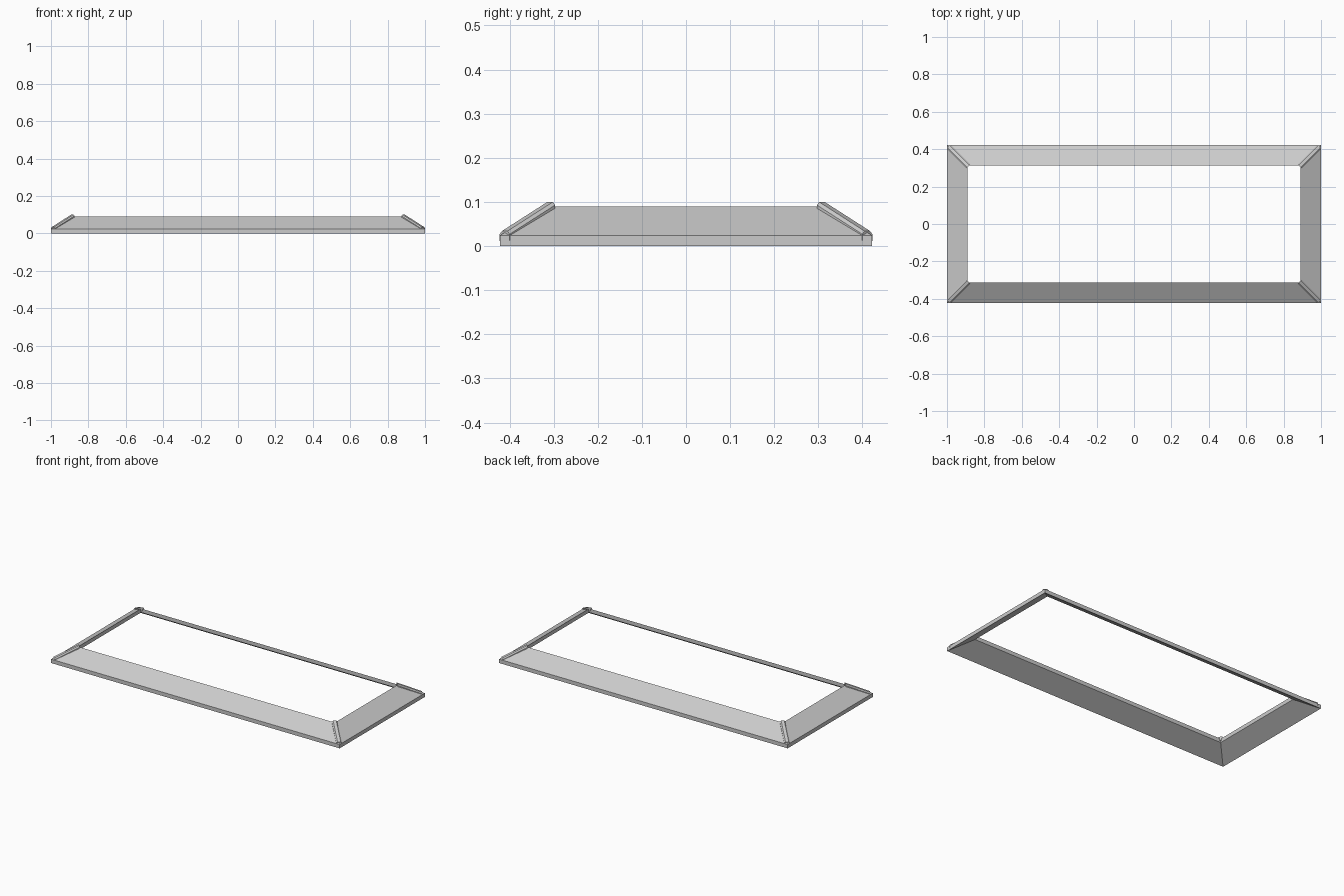
import bpy, bmesh
from mathutils import Vector

cube = bpy.data.objects.get("Cube")
if cube:
    bpy.data.objects.remove(cube, do_unlink=True)


def make_material(name, value):
    mat = bpy.data.materials.new(name)
    mat.use_nodes = True
    colour = (value, value, value, 1)
    mat.diffuse_color = colour
    mat.node_tree.nodes["Principled BSDF"].inputs["Base Color"].default_value = colour
    return mat


def finish(bm, name, mat):
    bmesh.ops.recalc_face_normals(bm, faces=bm.faces)
    mesh = bpy.data.meshes.new(name)
    bm.to_mesh(mesh)
    bm.free()
    mesh.materials.append(mat)
    obj = bpy.data.objects.new(name, mesh)
    bpy.context.collection.objects.link(obj)


def bridge(bm, a, b):
    for i in range(len(a)):
        j = (i + 1) % len(a)
        bm.faces.new((a[i], a[j], b[j], b[i]))


grey = make_material("light grey", 0.6)
HALF_X, HALF_Y, INSET = 1.0, 0.422, 0.11
CORNERS = [(1, 1), (-1, 1), (-1, -1), (1, -1)]

# Sloping skirt: four mitred panels with vertical edges, open in the middle
bm = bmesh.new()
section = [(0, 0), (0, 0.024), (INSET, 0.09), (INSET, 0.066)]
rings = [[bm.verts.new((sx * (HALF_X - d), sy * (HALF_Y - d), z)) for sx, sy in CORNERS]
         for d, z in section]
for k in range(len(rings)):
    bridge(bm, rings[k], rings[(k + 1) % len(rings)])
finish(bm, "sloping_skirt", grey)

# Hip caps: chamfered strips running up the four mitres
profile = [(-0.016, -0.012), (-0.016, 0.003), (-0.009, 0.01),
           (0.009, 0.01), (0.016, 0.003), (0.016, -0.012)]
for sx, sy in CORNERS:
    bm = bmesh.new()
    side = Vector((sx, -sy, 0)).normalized()
    ends = []
    for d, z in ((0.011, 0.024), (0.114, 0.09)):
        centre = Vector((sx * (HALF_X - d), sy * (HALF_Y - d), z))
        ends.append([bm.verts.new(centre + side * u + Vector((0, 0, h))) for u, h in profile])
    bridge(bm, ends[0], ends[1])
    for end in ends:
        bm.faces.new(end)
    name = ("back" if sy > 0 else "front") + ("_left" if sx > 0 else "_right") + "_hip_cap"
    finish(bm, name, grey)
